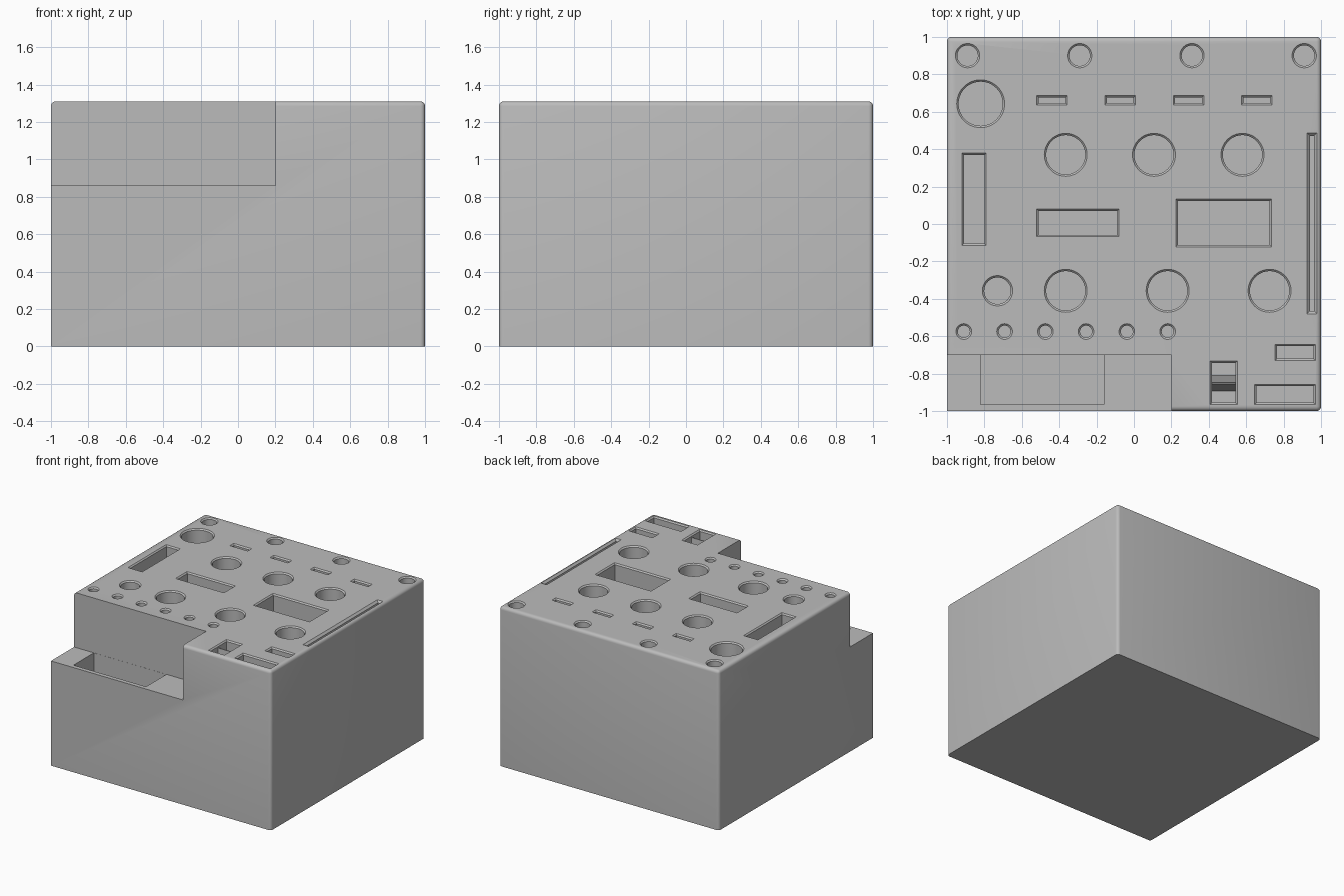
import bpy, bmesh, math

TOP = 1.31
STEP = 0.86
if "Cube" in bpy.data.objects:
    bpy.data.objects.remove(bpy.data.objects["Cube"])

grey = bpy.data.materials.new("matte grey")
grey.use_nodes = True
colour = (0.5, 0.5, 0.5, 1)
grey.diffuse_color = colour
grey.node_tree.nodes["Principled BSDF"].inputs["Base Color"].default_value = colour


def make_object(name, bm):
    bmesh.ops.recalc_face_normals(bm, faces=bm.faces)
    mesh = bpy.data.meshes.new(name)
    bm.to_mesh(mesh)
    bm.free()
    mesh.materials.append(grey)
    obj = bpy.data.objects.new(name, mesh)
    bpy.context.collection.objects.link(obj)
    return obj


def loft(bm, rings):
    """Closed solid through a stack of matching rings."""
    rings = [[bm.verts.new(p) for p in ring] for ring in rings]
    n = len(rings[0])
    for a, b in zip(rings, rings[1:]):
        for i in range(n):
            j = (i + 1) % n
            bm.faces.new((a[i], a[j], b[j], b[i]))
    bm.faces.new(rings[0][::-1])
    bm.faces.new(rings[-1])


def levels(floor, rim):
    # Straight walls, then a flared rim that continues above the top
    return ((floor, -rim), (TOP - rim, -rim), (TOP + rim, rim))


def round_hole(bm, x, y, r, floor, rim=0.01, sides=48):
    turns = [2 * math.pi * i / sides for i in range(sides)]
    loft(bm, [[(x + (r + d) * math.cos(a), y + (r + d) * math.sin(a), z) for a in turns]
              for z, d in levels(floor, rim)])


def box_ring(x0, x1, y0, y1, z, d=0):
    return [(x0 - d, y0 - d, z), (x1 + d, y0 - d, z), (x1 + d, y1 + d, z), (x0 - d, y1 + d, z)]


def box_hole(bm, x0, x1, y0, y1, floor, rim=0.01):
    loft(bm, [box_ring(x0, x1, y0, y1, z, d) for z, d in levels(floor, rim)])


def cut(target, name, bm):
    cutter = make_object(name, bm)
    cutter.hide_render = True
    mod = target.modifiers.new(name, "BOOLEAN")
    mod.operation = "DIFFERENCE"
    mod.solver = "EXACT"
    mod.object = cutter
    bpy.context.view_layer.objects.active = target
    bpy.ops.object.modifier_apply(modifier=name)
    bpy.data.objects.remove(cutter)


# Block with rounded top edges and upright corners, sharp base and stepped corner
bm = bmesh.new()
loft(bm, [box_ring(-1, 1, -1, 1, z) for z in (0, TOP)])
soft = []
for e in bm.edges:
    a, b = (v.co for v in e.verts)
    upright = abs(a.z - b.z) > 0.1
    stepped_corner = a.x < 0 and a.y < 0
    if (upright and not stepped_corner) or (not upright and a.z > 1):
        soft.append(e)
bmesh.ops.bevel(bm, geom=soft, offset=0.025, segments=4, profile=0.5, affect="EDGES")
block = make_object("organiser_block", bm)

# Lowered front corner
bm = bmesh.new()
loft(bm, [box_ring(-1.1, 0.2, -1.1, -0.7, z) for z in (STEP, TOP + 0.2)])
cut(block, "step_cutter", bm)

# Deep bin in the lowered corner
bm = bmesh.new()
loft(bm, [box_ring(-0.82, -0.16, -0.965, -0.701, z) for z in (0.4, STEP + 0.1)])
cut(block, "bin_cutter", bm)

# Round holes in rows
bm = bmesh.new()
for i in range(4):
    round_hole(bm, -0.89 + 0.6 * i, 0.9, 0.065, 0.8)
for i in range(6):
    round_hole(bm, -0.91 + 0.218 * i, -0.575, 0.042, 0.9, sides=32)
for x, y in ((-0.365, 0.37), (0.107, 0.37), (0.58, 0.37),
             (-0.365, -0.357), (0.18, -0.357), (0.725, -0.357)):
    round_hole(bm, x, y, 0.115, 0.6)
round_hole(bm, -0.82, 0.643, 0.128, 0.6)
round_hole(bm, -0.73, -0.357, 0.081, 0.7)

# Rectangular pockets
for i in range(4):
    x = -0.52 + 0.365 * i
    box_hole(bm, x, x + 0.163, 0.637, 0.687, 0.9)
for x0, x1, y0, y1 in ((-0.92, -0.79, -0.115, 0.38), (-0.52, -0.08, -0.068, 0.08),
                       (0.225, 0.735, -0.122, 0.133), (0.755, 0.97, -0.73, -0.643),
                       (0.645, 0.97, -0.965, -0.857), (0.407, 0.553, -0.965, -0.732)):
    box_hole(bm, x0, x1, y0, y1, 0.8)

# Long narrow side slot with a wide flare
box_hole(bm, 0.926, 0.978, -0.48, 0.487, 0.8, rim=0.016)
cut(block, "pocket_cutter", bm)

# Wedge divider across the small front pocket
bm = bmesh.new()
profile = ((-0.893, 0.79), (-0.81, 0.79), (-0.848, TOP - 0.02), (-0.855, TOP - 0.02))
loft(bm, [[(x, y, z) for y, z in profile] for x in (0.41, 0.55)])
make_object("pocket_divider", bm)

bpy.ops.object.select_all(action="DESELECT")
block.select_set(True)
bpy.context.view_layer.objects.active = block
bpy.ops.object.shade_smooth_by_angle(angle=math.radians(30))
